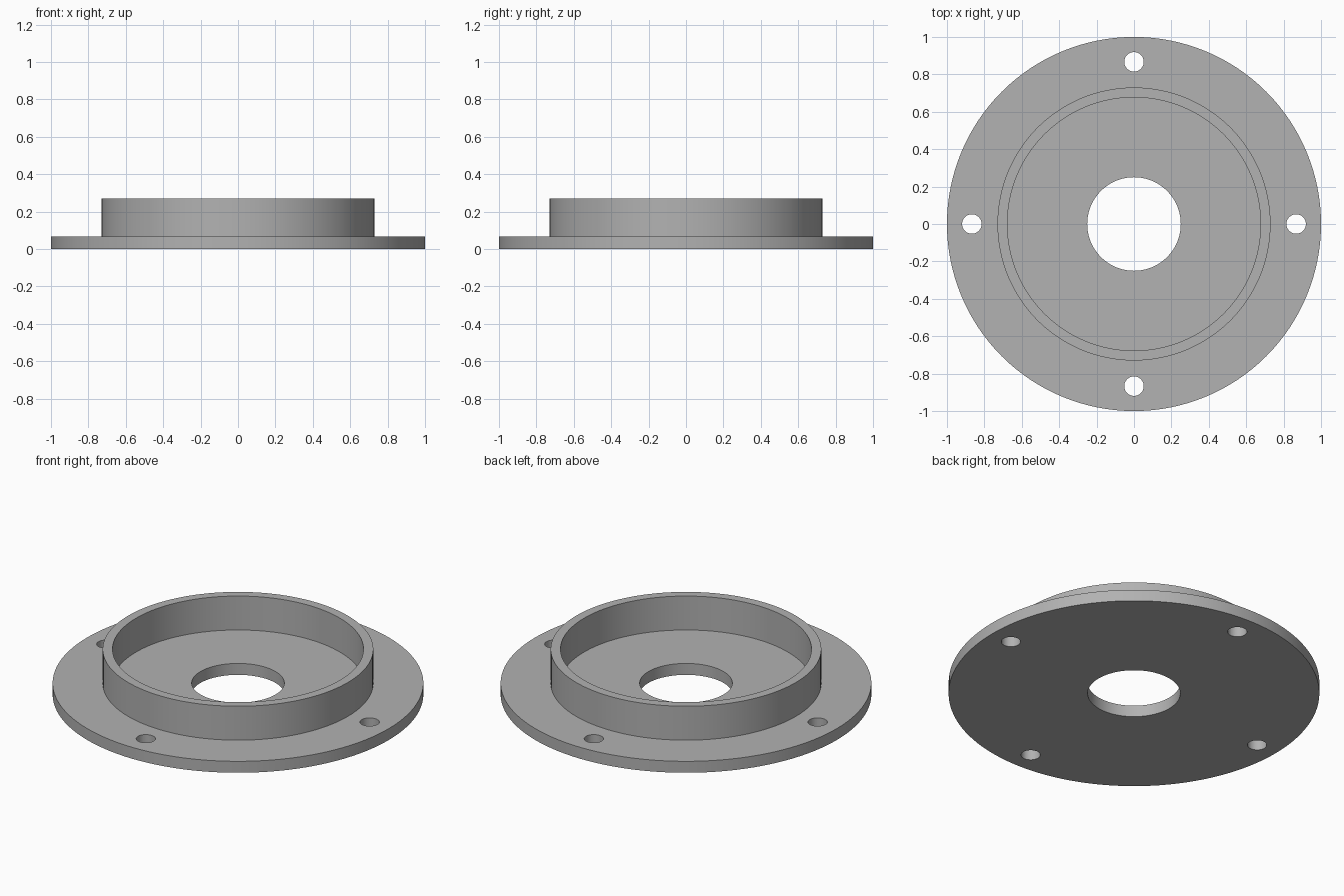
import bpy, bmesh, math
from mathutils import Matrix, Vector

if "Cube" in bpy.data.objects:
    bpy.data.objects.remove(bpy.data.objects["Cube"], do_unlink=True)

SEGMENTS = 128
BASE_TOP, RIM_TOP = 0.068, 0.27
BOLT_CIRCLE, BOLT_RADIUS = 0.867, 0.052

# Single grey finish
grey = bpy.data.materials.new("plain_grey")
grey.use_nodes = True
colour = (0.445, 0.445, 0.445, 1)
grey.diffuse_color = colour
grey.node_tree.nodes["Principled BSDF"].inputs["Base Color"].default_value = colour


def add_object(name, bm):
    bmesh.ops.recalc_face_normals(bm, faces=bm.faces)
    mesh = bpy.data.meshes.new(name)
    bm.to_mesh(mesh)
    bm.free()
    mesh.materials.append(grey)
    obj = bpy.data.objects.new(name, mesh)
    bpy.context.collection.objects.link(obj)
    return obj


# Flange with raised rim and centre bore: closed profile turned about z
profile = [(0.25, 0), (1, 0), (1, BASE_TOP), (0.73, BASE_TOP), (0.73, RIM_TOP),
           (0.677, RIM_TOP), (0.677, BASE_TOP), (0.25, BASE_TOP)]
bm = bmesh.new()
verts = [bm.verts.new((r, 0, z)) for r, z in profile]
edges = [bm.edges.new((v, verts[i - 1])) for i, v in enumerate(verts)]
bmesh.ops.spin(bm, geom=verts + edges, cent=(0, 0, 0), axis=(0, 0, 1),
               angle=math.tau, steps=SEGMENTS, use_merge=True)
bmesh.ops.remove_doubles(bm, verts=bm.verts, dist=0.0001)
flange = add_object("flanged_ring", bm)

# Four bolt holes on the flange
bm = bmesh.new()
for i in range(4):
    spot = Matrix.Rotation(i * math.pi / 2, 4, "Z") @ Vector((BOLT_CIRCLE, 0, BASE_TOP / 2))
    bmesh.ops.create_cone(bm, cap_ends=True, segments=48, radius1=BOLT_RADIUS,
                          radius2=BOLT_RADIUS, depth=0.2, matrix=Matrix.Translation(spot))
cutter = add_object("bolt_hole_cutter", bm)

holes = flange.modifiers.new("bolt_holes", "BOOLEAN")
holes.operation = "DIFFERENCE"
holes.solver = "EXACT"
holes.object = cutter
bpy.ops.object.select_all(action="DESELECT")
bpy.context.view_layer.objects.active = flange
flange.select_set(True)
bpy.ops.object.modifier_apply(modifier=holes.name)
bpy.data.objects.remove(cutter, do_unlink=True)

# Smooth walls, crisp rims
bpy.ops.object.shade_smooth_by_angle(angle=math.radians(30))
